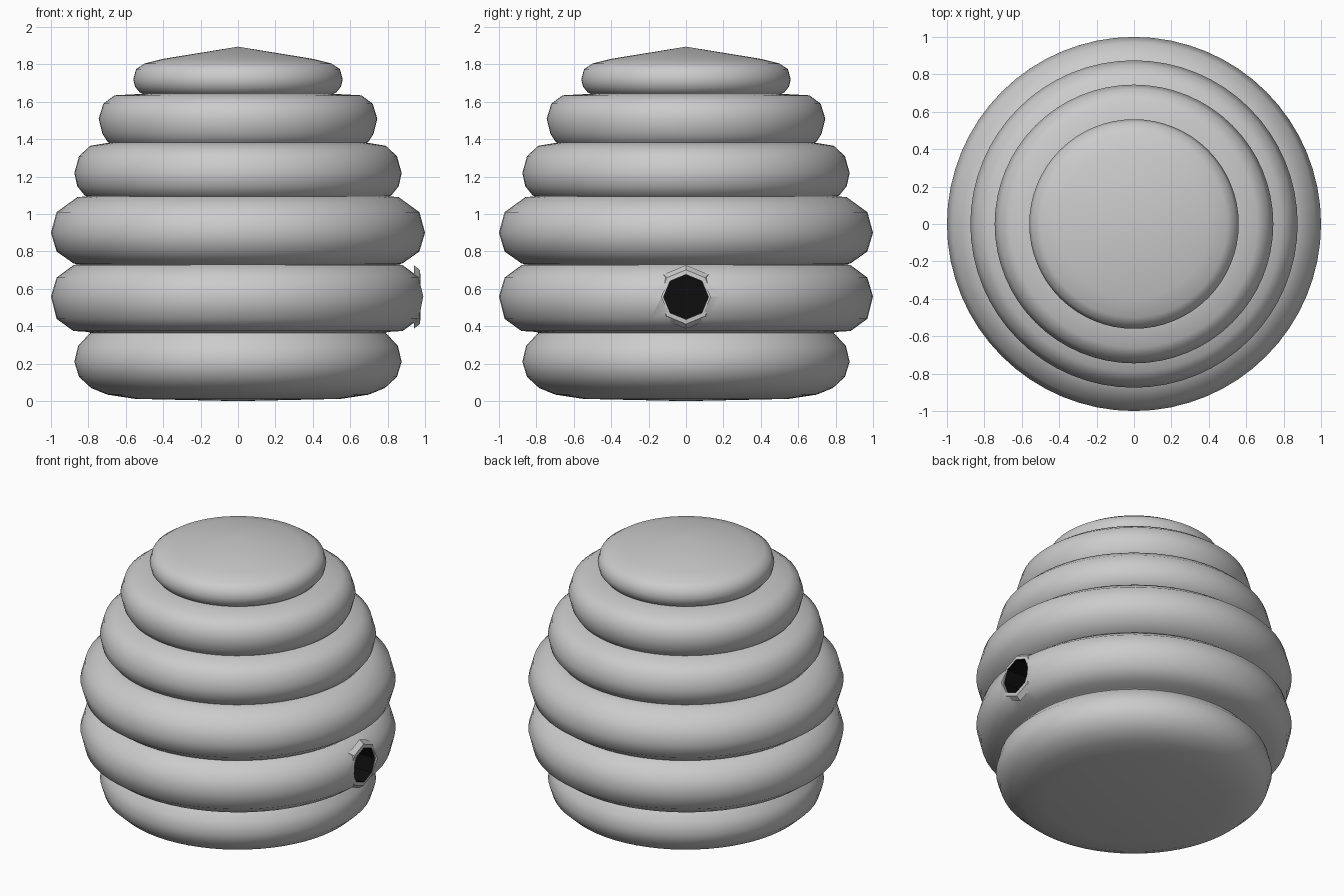
import bpy, math

if "Cube" in bpy.data.objects:
    bpy.data.objects.remove(bpy.data.objects["Cube"])


def lathe(name, profile, sides, z=0.0, along_x=False, angle=None):
    """Revolve (radius, height) points, listed bottom to top for outward normals."""
    verts, faces, rings = [], [], []
    for r, h in profile:
        start = len(verts)
        count = 1 if r == 0 else sides
        for i in range(count):
            a = 2 * math.pi * i / sides
            x, y = r * math.cos(a), r * math.sin(a)
            verts.append((h, y, z - x) if along_x else (x, y, z + h))
        rings.append([start + i % count for i in range(sides)])
    for lo, hi in zip(rings, rings[1:]):
        for i in range(sides):
            j = (i + 1) % sides
            quad = [lo[i], lo[j], hi[j], hi[i]]
            faces.append(list(dict.fromkeys(quad)))
    mesh = bpy.data.meshes.new(name)
    mesh.from_pydata(verts, [], faces)
    obj = bpy.data.objects.new(name, mesh)
    bpy.context.collection.objects.link(obj)
    if angle:
        select(obj)
        bpy.ops.object.shade_smooth_by_angle(angle=math.radians(angle))
    return obj


def select(obj):
    bpy.ops.object.select_all(action='DESELECT')
    obj.select_set(True)
    bpy.context.view_layer.objects.active = obj


# Stacked coils, closed by a shallow conical cap
profile = [
    (0, 0.0), (0.55, 0.012), (0.7, 0.035), (0.785, 0.07), (0.85, 0.13),
    (0.875, 0.21), (0.855, 0.295), (0.79, 0.365),
    (0.80, 0.37), (0.88, 0.375), (0.97, 0.44), (1.0, 0.56), (0.97, 0.66), (0.88, 0.727),
    (0.86, 0.731), (0.88, 0.737), (0.97, 0.80), (1.0, 0.90), (0.97, 1.01), (0.86, 1.09),
    (0.81, 1.095), (0.82, 1.10), (0.86, 1.15), (0.875, 1.22), (0.85, 1.31), (0.79, 1.365),
    (0.69, 1.382), (0.70, 1.39), (0.725, 1.43), (0.745, 1.51), (0.72, 1.59), (0.66, 1.635),
    (0.51, 1.643), (0.525, 1.65), (0.55, 1.68), (0.56, 1.72), (0.545, 1.775),
    (0.50, 1.805), (0.40, 1.83), (0, 1.895),
]
hive = lathe("hive_body", profile, 64)

# Opening for the entrance
HOLE_Z = 0.557
cutter = lathe("entrance_cutter", [(0, 0.74), (0.13, 0.74), (0.13, 1.1), (0, 1.1)],
               8, HOLE_Z, True)
cutter.hide_render = True
cut = hive.modifiers.new("entrance", 'BOOLEAN')
cut.operation = 'DIFFERENCE'
cut.object = cutter
select(hive)
bpy.ops.object.modifier_apply(modifier=cut.name)
bpy.data.objects.remove(cutter)
bpy.ops.object.shade_smooth_by_angle(angle=math.radians(50))

# Flat octagonal rim and dark recess
lathe("entrance_rim", [(0.17, 0.94), (0.145, 0.972), (0.12, 0.975)], 8, HOLE_Z, True)
recess = lathe("entrance_recess", [(0.12, 0.975), (0.12, 0.76), (0, 0.76)], 8, HOLE_Z, True)
dark = bpy.data.materials.new("dark")
dark.diffuse_color = (0.004, 0.004, 0.004, 1)
dark.use_nodes = True
dark.node_tree.nodes["Principled BSDF"].inputs["Base Color"].default_value = dark.diffuse_color
recess.data.materials.append(dark)
